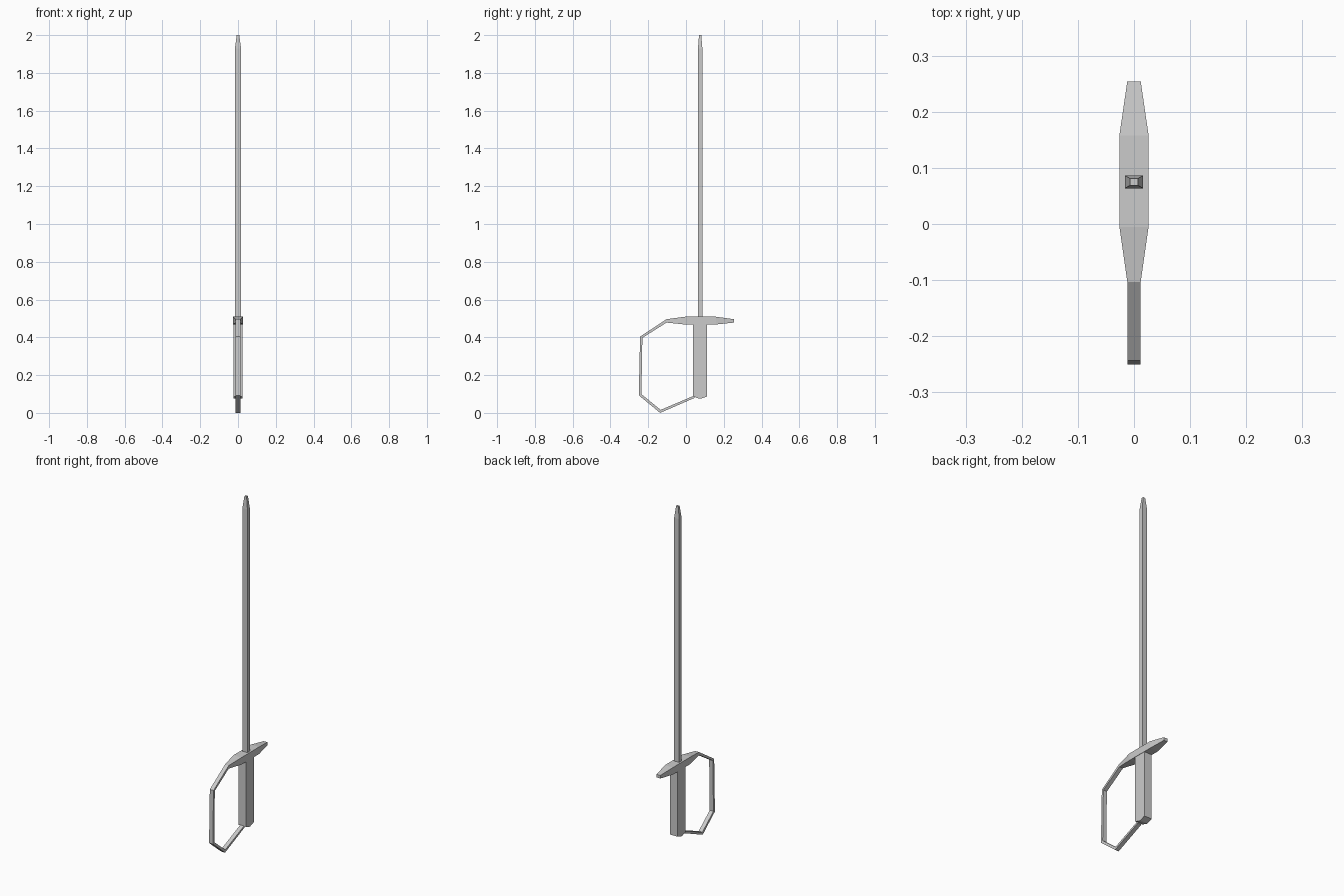
import bpy, bmesh

if "Cube" in bpy.data.objects:
    bpy.data.objects.remove(bpy.data.objects["Cube"])


def loft(name, rings):
    """Capped solid through a series of four-cornered sections."""
    bm = bmesh.new()
    vs = [[bm.verts.new(p) for p in r] for r in rings]
    for a, b in zip(vs, vs[1:]):
        for i in range(4):
            j = (i + 1) % 4
            bm.faces.new((a[i], a[j], b[j], b[i]))
    bm.faces.new(vs[0])
    bm.faces.new(vs[-1])
    bmesh.ops.recalc_face_normals(bm, faces=bm.faces)
    me = bpy.data.meshes.new(name)
    bm.to_mesh(me)
    bm.free()
    ob = bpy.data.objects.new(name, me)
    bpy.context.collection.objects.link(ob)
    return ob


def strip(hx, p, q):
    """Section of half width hx between two (y, z) points."""
    return [(-hx, *p), (hx, *p), (hx, *q), (-hx, *q)]


CY = 0.075  # blade and grip axis


def level(hx, hy, z):
    """Horizontal rectangle around the blade axis."""
    return strip(hx, (CY - hy, z), (CY + hy, z))


# Blade with a short tapered tip
loft("blade", [level(0.016, 0.0115, 0.49), level(0.016, 0.0115, 1.93),
               level(0.007, 0.006, 2.0)])

# Crossguard: thick middle, tapering ends
guard = [(-0.103, 0.012, 0.478, 0.496), (-0.005, 0.026, 0.468, 0.509),
         (0.158, 0.026, 0.468, 0.509), (0.254, 0.012, 0.478, 0.496)]
loft("crossguard", [strip(hx, (y, lo), (y, hi)) for y, hx, lo, hi in guard])

# Grip with a shallow ridge underneath
loft("grip", [level(0.024, 0.004, 0.075), level(0.024, 0.037, 0.087),
              level(0.024, 0.037, 0.475)])

# Knuckle bow: outer and inner outline points
bow = [((-0.103, 0.496), (-0.100, 0.480)), ((-0.243, 0.404), (-0.231, 0.397)),
       ((-0.250, 0.093), (-0.236, 0.099)), ((-0.137, 0.0), (-0.134, 0.016)),
       ((0.045, 0.079), (0.045, 0.092))]
loft("knuckle_bow", [strip(0.012, o, i) for o, i in bow])
